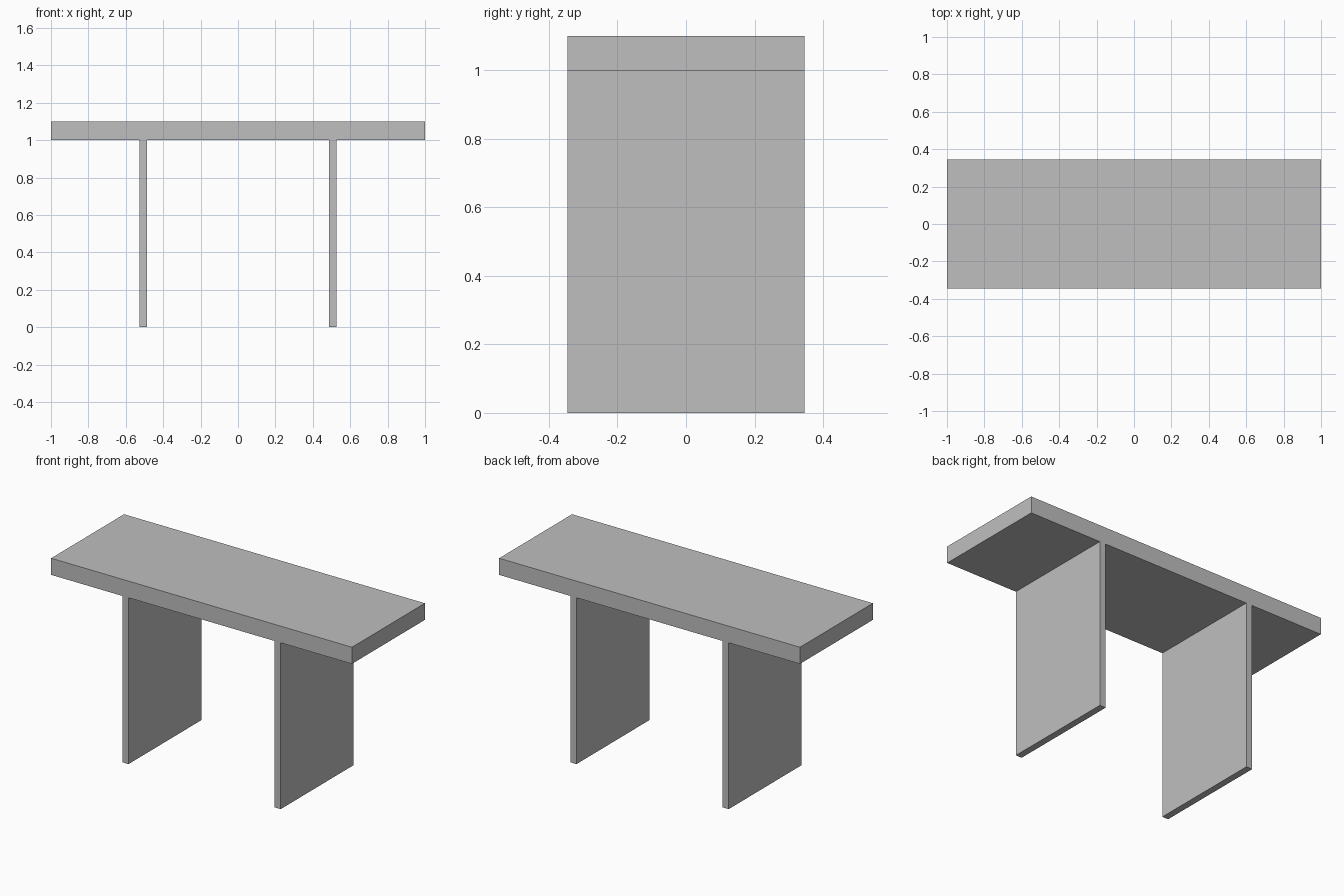
import bpy

default = bpy.data.objects.get("Cube")
if default:
    bpy.data.objects.remove(default, do_unlink=True)

# Single light grey material
GREY = (0.52, 0.52, 0.52, 1.0)
grey = bpy.data.materials.new("light_grey")
grey.use_nodes = True
grey.diffuse_color = GREY
for node in grey.node_tree.nodes:
    if node.type == 'BSDF_PRINCIPLED':
        node.inputs["Base Color"].default_value = GREY

WIDTH, DEPTH = 2.0, 0.692
LEG_HEIGHT, TOP_HEIGHT = 1.0, 1.1
LEG_X, LEG_THICKNESS = 0.506, 0.04


def box(name, x, size_x, z_low, z_high):
    """Full-depth block spanning z_low to z_high."""
    bpy.ops.mesh.primitive_cube_add(size=1, location=(x, 0, (z_low + z_high) / 2))
    obj = bpy.context.object
    obj.name = name
    obj.scale = (size_x, DEPTH, z_high - z_low)
    bpy.ops.object.transform_apply(location=False, rotation=False, scale=True)
    obj.data.materials.append(grey)
    return obj


# Thick slab top
box("table_top", 0, WIDTH, LEG_HEIGHT, TOP_HEIGHT)

# Two thin panel legs
for side, sign in (("left", 1), ("right", -1)):
    box(side + "_panel_leg", sign * LEG_X, LEG_THICKNESS, 0, LEG_HEIGHT)
